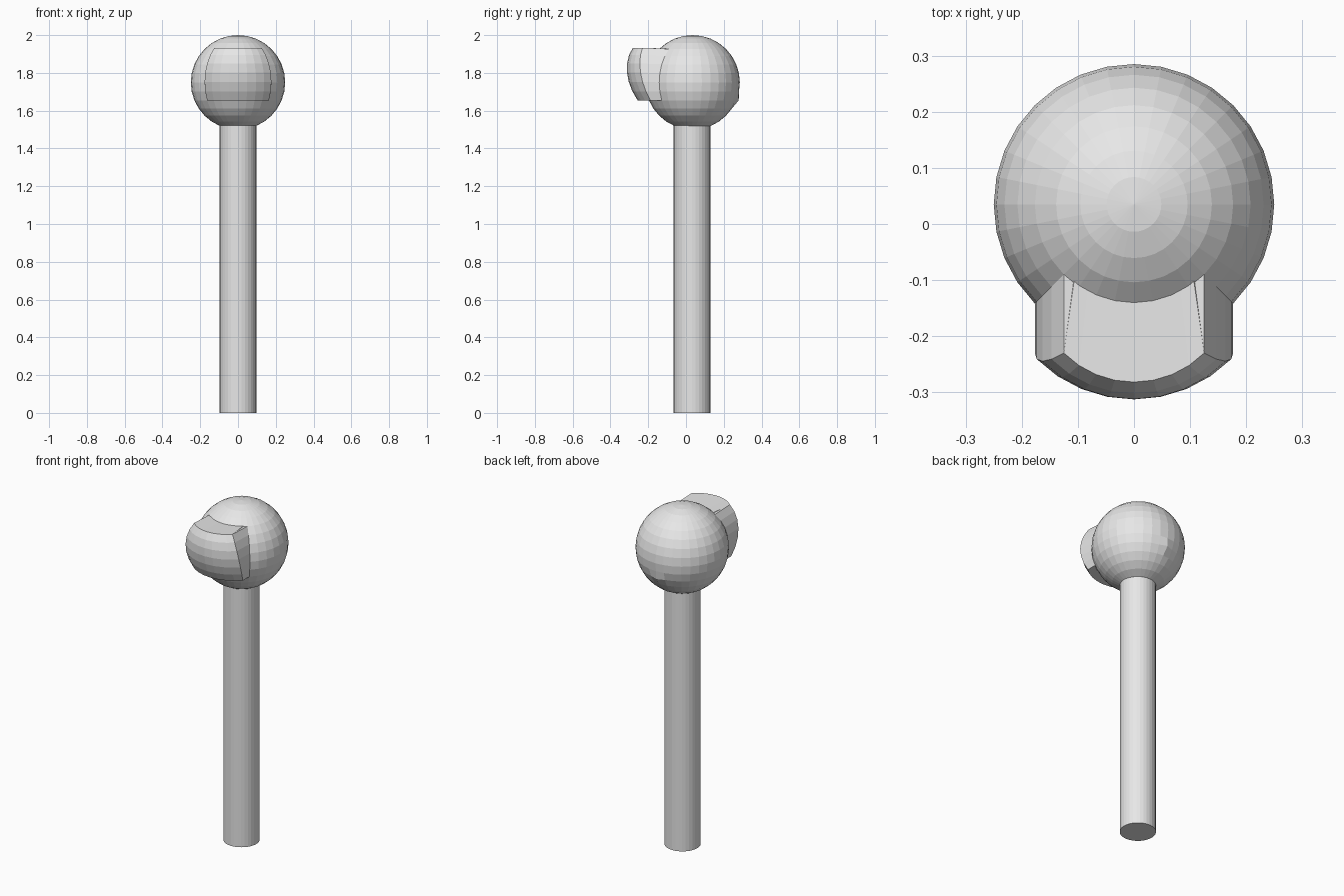
import bpy
import bmesh
import math
from mathutils import Vector

cube = bpy.data.objects.get("Cube")
if cube:
    bpy.data.objects.remove(cube)

grey = bpy.data.materials.new("plain_grey")
grey.use_nodes = True
COLOUR = (0.8, 0.8, 0.8, 1)
grey.diffuse_color = COLOUR
grey.node_tree.nodes["Principled BSDF"].inputs["Base Color"].default_value = COLOUR


def add_object(name, bm, location):
    bmesh.ops.recalc_face_normals(bm, faces=bm.faces)
    mesh = bpy.data.meshes.new(name)
    bm.to_mesh(mesh)
    bm.free()
    mesh.materials.append(grey)
    obj = bpy.data.objects.new(name, mesh)
    obj.location = location
    bpy.context.collection.objects.link(obj)


def extrude(bm, faces):
    """Extrude a patch and return its new faces and vertices."""
    geom = bmesh.ops.extrude_face_region(bm, geom=faces)["geom"]
    return ([g for g in geom if isinstance(g, bmesh.types.BMFace)],
            [g for g in geom if isinstance(g, bmesh.types.BMVert)])


R = 0.25

# Head: faceted ball with a hooded window pulled out of its front
bm = bmesh.new()
bmesh.ops.create_uvsphere(bm, u_segments=32, v_segments=16, radius=R)
top, bottom = R * math.sin(math.radians(45)), -R * math.sin(math.radians(22.5))
patch = []
for f in bm.faces:
    c = f.calc_center_median()
    if c.y < 0 and abs(c.x) < -c.y and bottom < c.z < top:
        patch.append(f)

# Small bump low on the back
bump = min(bm.verts, key=lambda v: (v.co - Vector((0, 0.23, bottom))).length)
bump.co.y += 0.013

# Hood: deeper at the top than at the bottom
patch, verts = extrude(bm, patch)
for v in verts:
    t = (v.co.z - bottom) / (top - bottom)
    v.co.y -= 0.06 + 0.08 * t
    v.co.z += 0.006 * t

# Recessed inner ball, narrower than the hood rim
patch, verts = extrude(bm, patch)
for v in verts:
    t = (v.co.z - bottom) / (top - bottom + 0.006)
    v.co.y += 0.105 + 0.08 * t
    v.co.z -= 0.006 * t
    v.co.x *= 0.79
add_object("hooded_head", bm, (0, 0.035, 1.75))

# Pole
bm = bmesh.new()
bmesh.ops.create_cone(bm, cap_ends=True, segments=32, radius1=0.097,
                      radius2=0.097, depth=1.54)
add_object("pole", bm, (0, 0.032, 0.77))
